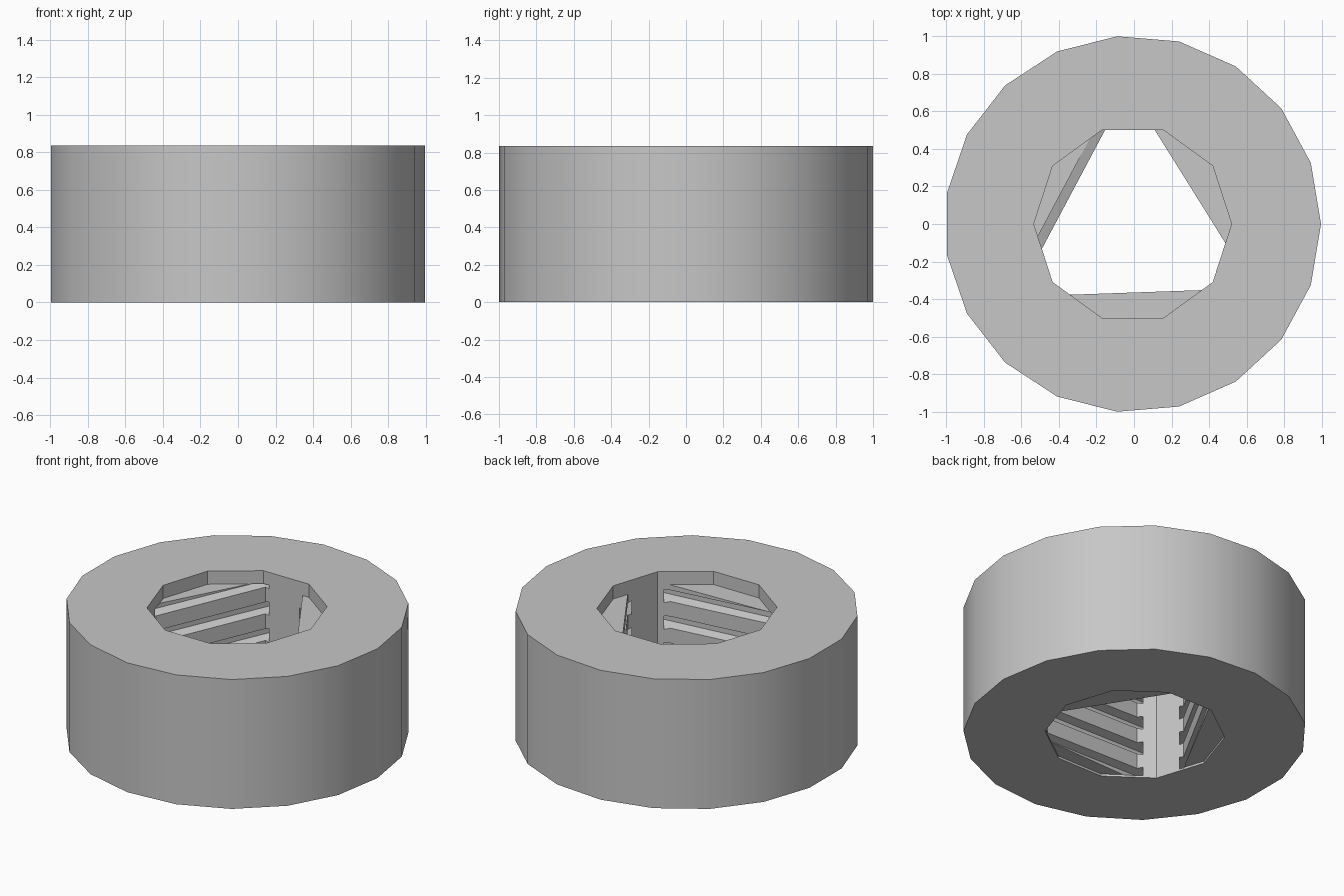
import bpy, bmesh, math
from mathutils import Vector

if "Cube" in bpy.data.objects:
    bpy.data.objects.remove(bpy.data.objects["Cube"])

HEIGHT, CX = 0.835, -0.007
PITCH = 0.172

steel = bpy.data.materials.new("light grey")
steel.diffuse_color = (0.57, 0.57, 0.57, 1)
steel.use_nodes = True
steel.node_tree.nodes["Principled BSDF"].inputs["Base Color"].default_value = steel.diffuse_color


def mesh_object(name, verts, faces):
    me = bpy.data.meshes.new(name)
    me.from_pydata(verts, [], faces)
    bm = bmesh.new()
    bm.from_mesh(me)
    bmesh.ops.recalc_face_normals(bm, faces=bm.faces)
    bm.to_mesh(me)
    bm.free()
    me.materials.append(steel)
    ob = bpy.data.objects.new(name, me)
    bpy.context.collection.objects.link(ob)
    return ob


def polar(r, deg, z):
    a = math.radians(deg)
    return Vector((CX + r * math.cos(a), r * math.sin(a), z))


def prism(name, sides, r, z0, z1, start=0):
    angles = [start + 360 * i / sides for i in range(sides)]
    verts = [polar(r, a, z) for z in (z0, z1) for a in angles]
    faces = [list(range(sides)), list(range(sides, 2 * sides))]
    faces += [(i, (i + 1) % sides, (i + 1) % sides + sides, i + sides)
              for i in range(sides)]
    return mesh_object(name, verts, faces)


def boolean(ob, tool, operation):
    mod = ob.modifiers.new(operation.lower(), 'BOOLEAN')
    mod.operation, mod.solver, mod.object = operation, 'EXACT', tool
    bpy.context.view_layer.objects.active = ob
    bpy.ops.object.modifier_apply(modifier=mod.name)
    bpy.data.objects.remove(tool)


# Outer body
ring = prism("threaded_ring", 19, 1.0034, 0, HEIGHT)

# Through hole: triangular bore with its corners trimmed by a ten-sided bore
bore = prism("bore", 3, 0.73, -0.2, 1.1, 92)
boolean(bore, prism("bore_trim", 10, 0.527, -0.3, 1.2), 'INTERSECT')

# Helical groove, three straight runs per turn
section = [(0.69, -0.085), (0.83, -0.06), (0.83, -0.02), (0.69, 0.002)]
verts, faces = [], []
for i in range(-3, 18):
    z = 0.021 + PITCH / 3 * i
    verts += [polar(r, 332 - 120 * i, z + dz) for r, dz in section]
for i in range(20):
    for j in range(4):
        k = (j + 1) % 4
        faces.append((4 * i + j, 4 * i + k, 4 * i + 4 + k, 4 * i + 4 + j))
faces += [(0, 1, 2, 3), (80, 81, 82, 83)]
groove = mesh_object("groove", verts, faces)
boolean(groove, prism("groove_limits", 24, 1.5, 0.012, 0.752), 'INTERSECT')

# Cut the bore, the groove and the two plain ten-sided mouths
boolean(ring, bore, 'DIFFERENCE')
boolean(ring, groove, 'DIFFERENCE')
boolean(ring, prism("top_mouth", 10, 0.527, 0.75, 1.1), 'DIFFERENCE')
boolean(ring, prism("bottom_mouth", 10, 0.527, -0.2, 0.014), 'DIFFERENCE')

# Smooth the outer wall, keep the thread crisp
bpy.ops.object.select_all(action='DESELECT')
ring.select_set(True)
bpy.context.view_layer.objects.active = ring
bpy.ops.object.shade_smooth_by_angle(angle=math.radians(20))
